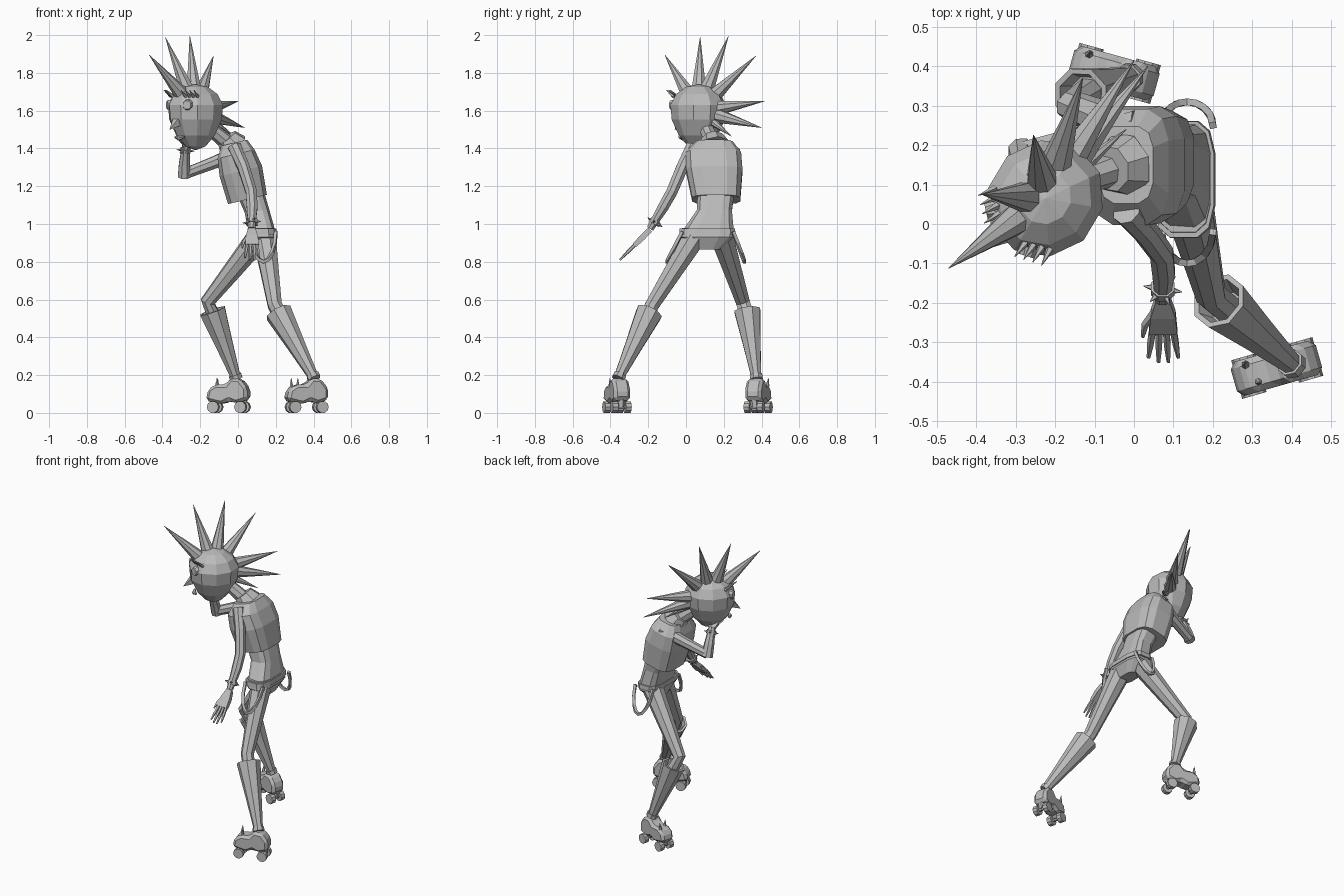
import bpy, bmesh, math
from mathutils import Vector, Matrix

cube = bpy.data.objects.get("Cube")
if cube:
    bpy.data.objects.remove(cube)

grey = bpy.data.materials.new("plain_grey")
grey.use_nodes = True
grey.diffuse_color = (0.5, 0.5, 0.5, 1)
grey.node_tree.nodes["Principled BSDF"].inputs["Base Color"].default_value = (0.5, 0.5, 0.5, 1)
UP = Vector((0, 0, 1))


def finish(name, bm):
    bmesh.ops.recalc_face_normals(bm, faces=bm.faces[:])
    mesh = bpy.data.meshes.new(name)
    bm.to_mesh(mesh)
    bm.free()
    mesh.materials.append(grey)
    ob = bpy.data.objects.new(name, mesh)
    bpy.context.collection.objects.link(ob)
    return ob


def skin(name, rings):
    """Joins rings of points into a closed skin."""
    bm = bmesh.new()
    rows = [[bm.verts.new(p) for p in ring] for ring in rings]
    n = len(rows[0])
    for a, b in zip(rows, rows[1:]):
        for i in range(n):
            j = (i + 1) % n
            bm.faces.new((a[i], a[j], b[j], b[i]))
    bm.faces.new(rows[0])
    bm.faces.new(rows[-1])
    return finish(name, bm)


def tube(name, path, radii, sides=8, axis=None):
    pts = [Vector(p) for p in path]
    whole = axis or (pts[-1] - pts[0]).normalized()
    ref = Vector((1, 0, 0)) if abs(whole.z) > 0.6 else UP
    rings = []
    for i, (p, r) in enumerate(zip(pts, radii)):
        t = axis or (pts[min(i + 1, len(pts) - 1)] - pts[max(i - 1, 0)]).normalized()
        u = (ref - t * ref.dot(t)).normalized()
        v = t.cross(u)
        angles = [math.tau * (k + 0.5) / sides for k in range(sides)]
        rings.append([p + u * r * math.cos(a) + v * r * math.sin(a) for a in angles])
    return skin(name, rings)


def spike(name, base, tip, r, sides=8):
    return tube(name, [base, tip], [r, 0.001], sides)


def body(name, rows, tilt=0.0, square=0.6):
    """Rounded-box rows: centre, half depth (x) and half width (y)."""
    rings = []
    for x, y, z, d, w in rows:
        ring = []
        for k in range(12):
            a = math.tau * (k + 0.5) / 12
            c, s = math.cos(a), math.sin(a)
            px = d * math.copysign(abs(c) ** square, c)
            py = w * math.copysign(abs(s) ** square, s)
            ring.append((x + px, y + py, z + px * tilt))
        rings.append(ring)
    return skin(name, rings)


# Trunk
body("vest", [(0.05, 0.16, 1.13, 0.105, 0.13), (0.015, 0.15, 1.28, 0.115, 0.152),
              (-0.01, 0.145, 1.37, 0.1, 0.15), (-0.02, 0.15, 1.43, 0.07, 0.10)], 0.24)
body("waist", [(0.06, 0.16, 1.18, 0.075, 0.10), (0.1, 0.15, 1.07, 0.067, 0.095),
               (0.125, 0.12, 0.97, 0.07, 0.135)], 0.1)
body("shorts", [(0.125, 0.115, 0.98, 0.07, 0.138), (0.132, 0.11, 0.93, 0.073, 0.145),
                (0.13, 0.11, 0.865, 0.045, 0.07)])
body("belt", [(0.128, 0.113, 0.945, 0.08, 0.152), (0.126, 0.113, 0.975, 0.078, 0.15)])
tube("neck", [(-0.02, 0.15, 1.4), (-0.14, 0.11, 1.5)], [0.045, 0.038])
tube("collar", [(-0.025, 0.15, 1.41), (-0.06, 0.14, 1.455)], [0.085, 0.06])

# Hanging straps on both hips
for side, y, out in (("left", -0.02, -0.08), ("right", 0.25, 0.06)):
    path = []
    for k in range(9):
        a = math.pi * k / 8
        path.append((0.135 + 0.065 * math.cos(a), y + out * math.sin(a), 0.96 - 0.16 * math.sin(a)))
    tube(side + "_strap", path, [0.012] * 9, 4)


def leg(side, hip, knee, cuff, ankle, heading):
    hip, knee, cuff, ankle = map(Vector, (hip, knee, cuff, ankle))
    thigh_mid = hip.lerp(knee, 0.5)
    tube(side + "_thigh", [hip, thigh_mid, knee, cuff.lerp(ankle, 0.15)],
         [0.065, 0.052, 0.04, 0.04])
    # Flared boot with an open rim
    axis = (cuff - ankle).normalized()
    tube(side + "_boot", [ankle, ankle.lerp(cuff, 0.5), cuff, cuff, cuff - axis * 0.05],
         [0.028, 0.05, 0.074, 0.06, 0.045], 8, axis)
    tube(side + "_ankle_cuff", [ankle - axis * 0.012, ankle + axis * 0.012], [0.036, 0.036])
    # Skate: side profile extruded across the foot
    f = Vector(heading).normalized()
    across = UP.cross(f)
    heel = Vector((ankle.x, ankle.y, 0)) - f * 0.072

    def at(s, w, z):
        return heel + f * s + across * w + UP * z

    profile = [(0, 0.07), (0, 0.13), (0.04, 0.18), (0.09, 0.185), (0.12, 0.15), (0.175, 0.15),
               (0.215, 0.125), (0.228, 0.065), (0.14, 0.045), (0.1, 0.065), (0.06, 0.05)]
    shoe = skin(side + "_skate", [[at(s, w, z) for s, z in profile] for w in (-0.045, 0.045)])
    bevel = shoe.modifiers.new("bevel", "BEVEL")
    bevel.width, bevel.segments = 0.016, 1
    for place, s in (("rear", 0.035), ("front", 0.185)):
        tube(f"{side}_{place}_axle", [at(s, -0.03, 0.032), at(s, 0.03, 0.032)], [0.012] * 2, 6)
        tube(f"{side}_{place}_mount", [at(s, 0, 0.03), at(s, 0, 0.08)], [0.02, 0.026], 6)
        for w in (-0.036, 0.036):
            tube(f"{side}_{place}_wheel", [at(s, w - 0.015, 0.031), at(s, w + 0.015, 0.031)],
                 [0.032] * 2, 10)
    for s, w in ((0.165, 0.02), (0.185, -0.03)):
        spike(side + "_toe_stud", at(s, w, 0.14), at(s, w * 1.2, 0.185), 0.011, 6)


leg("left", (0.14, 0.045, 0.93), (0.195, -0.18, 0.57), (0.215, -0.195, 0.53),
    (0.4, -0.355, 0.19), (-0.21, -0.06, 0))
leg("right", (0.11, 0.19, 0.93), (-0.16, 0.3, 0.59), (-0.135, 0.325, 0.54),
    (-0.012, 0.372, 0.19), (-0.2, 0.055, 0))


def bracelet(name, centre, axis, r):
    c, t = Vector(centre), Vector(axis).normalized()
    tube(name, [c - t * 0.012, c + t * 0.012], [r, r], 8, t)
    u = t.orthogonal().normalized()
    for k in range(6):
        d = Matrix.Rotation(math.tau * k / 6, 3, t) @ u
        spike(name + "_stud", c + d * r * 0.9, c + d * (r + 0.018), 0.008, 5)


def hand(side, wrist, tip, across, curl):
    """Flat palm with four fingers and a thumb."""
    a, b, x = Vector(wrist), Vector(tip), Vector(across).normalized()
    palm_end = a.lerp(b, 0.52)
    n = (b - a).cross(x).normalized()
    rings = []
    for p, w, h in ((a, 0.018, 0.014), (a.lerp(b, 0.25), 0.032, 0.016), (palm_end, 0.036, 0.012)):
        rings.append([p + x * w * i + n * h * j for i, j in ((-1, -1), (1, -1), (1, 1), (-1, 1))])
    skin(side + "_palm", rings)
    for k in range(4):
        off = (k - 1.5) * 0.018
        root = palm_end + x * off
        end = palm_end.lerp(b, 0.85 + 0.15 * (k in (1, 2))) + x * off * 1.4 + n * curl
        tube(side + "_finger", [root, root.lerp(end, 0.5), end], [0.01, 0.009, 0.005], 5)
    tube(side + "_thumb", [a.lerp(b, 0.2) - x * 0.02, a.lerp(b, 0.4) - x * 0.045,
                           a.lerp(b, 0.6) - x * 0.052], [0.012, 0.01, 0.005], 5)


# Left arm hangs forward, right arm is raised to the face
tube("left_arm", [(-0.02, 0.035, 1.41), (0.03, -0.02, 1.3), (0.07, -0.075, 1.17),
                  (0.075, -0.12, 1.09), (0.072, -0.19, 0.975)], [0.038, 0.034, 0.032, 0.031, 0.02])
bracelet("left_bracelet", (0.073, -0.165, 1.01), (0, -0.5, -0.8), 0.032)
hand("left", (0.073, -0.19, 0.97), (0.075, -0.35, 0.81), (1, 0, 0), 0.0)
tube("right_upper_arm", [(0.01, 0.25, 1.38), (-0.14, 0.215, 1.32), (-0.285, 0.18, 1.265)],
     [0.042, 0.034, 0.03])
tube("right_forearm", [(-0.285, 0.185, 1.25), (-0.283, 0.16, 1.32), (-0.275, 0.115, 1.42)],
     [0.036, 0.032, 0.021])
bracelet("right_bracelet", (-0.278, 0.13, 1.39), (0, -0.4, 0.9), 0.03)
hand("right", (-0.275, 0.115, 1.41), (-0.27, 0.03, 1.53), (1, 0.3, 0), 0.0)

# Head: egg shape facing the way of travel
centre = Vector((-0.225, 0.065, 1.6))
face = Vector((-0.74, -0.67, 0)).normalized()
left = UP.cross(face)
bm = bmesh.new()
bmesh.ops.create_uvsphere(bm, u_segments=10, v_segments=7, radius=1)
for v in bm.verts:
    c = v.co.copy()
    taper = 1 + 0.2 * min(c.z, 0)
    drop = 0.14 if c.z > 0 else 0.21
    v.co = centre + face * c.x * 0.158 * taper + left * c.y * 0.148 * taper + UP * c.z * drop
finish("head", bm)


def on_face(f, s, z):
    return centre + face * f + left * s + UP * z


spike("nose", on_face(0.13, 0, -0.06), on_face(0.185, 0, -0.1), 0.03, 4)
tube("mouth", [on_face(0.112, -0.035, -0.14), on_face(0.12, 0, -0.145), on_face(0.112, 0.035, -0.14)],
     [0.006, 0.014, 0.006], 6)
for s in (-1, 1):
    tube("eye", [on_face(0.11, 0.065 * s, 0.03), on_face(0.133, 0.078 * s, 0.03)], [0.032, 0.024])
    for k in range(4):
        w = (0.05 + 0.018 * k) * s
        f = 0.135 - 0.012 * k
        spike("eyelash", on_face(f - 0.02, w, 0.075), on_face(f + 0.022, w * 1.15, 0.11), 0.01, 5)

# Fan of hair spikes from brow to nape
tips = [(-0.47, -0.112, 1.895), (-0.385, 0.075, 1.99), (-0.255, 0.225, 1.995), (-0.13, 0.37, 1.89),
        (0, 0.415, 1.65), (0.035, 0.4, 1.51), (-0.02, 0.24, 1.465)]
for i, tip in enumerate(tips):
    d = (Vector(tip) - centre).normalized()
    spike("hair_spike", centre + d * 0.115, tip, 0.042 if i < 6 else 0.025)
